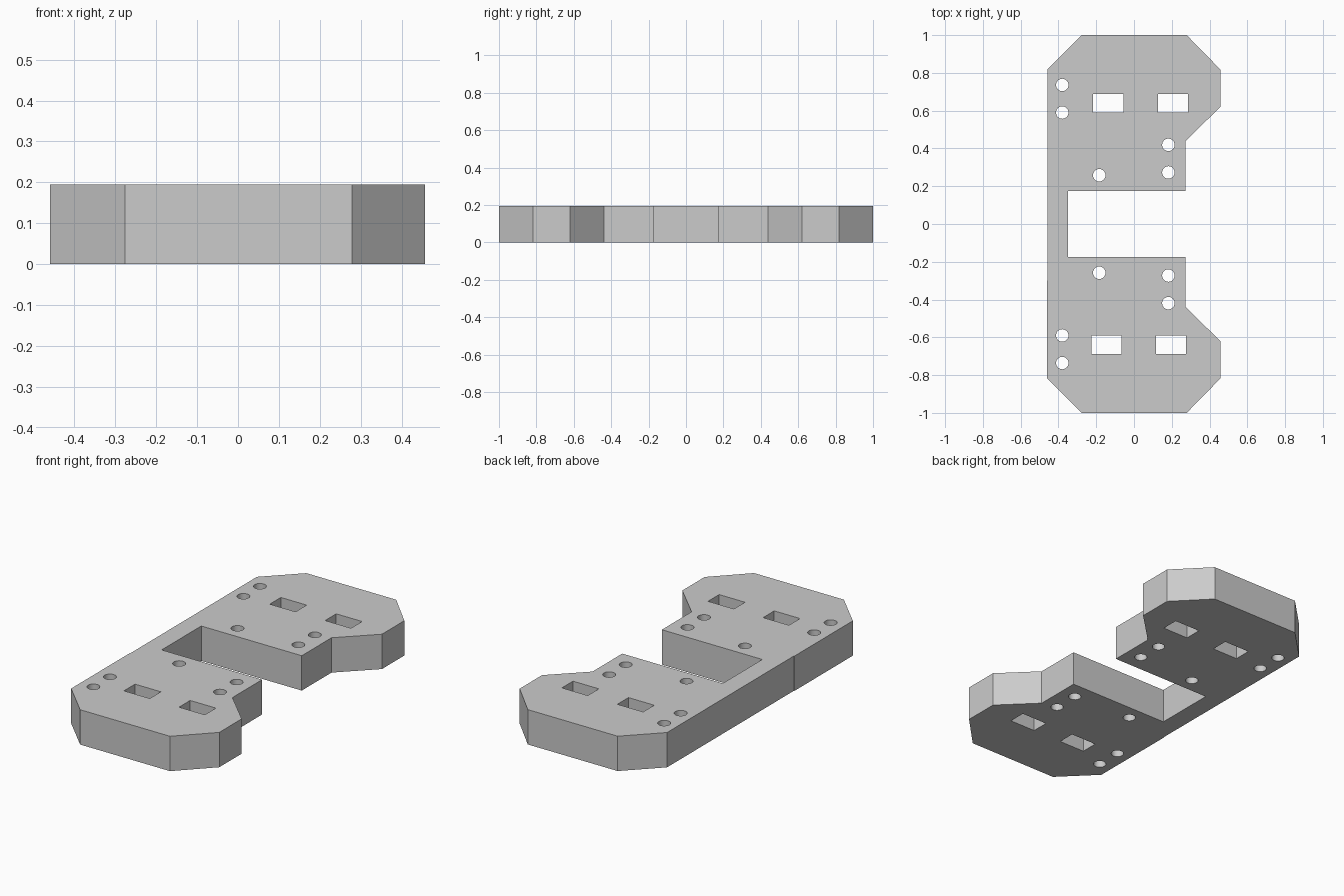
import bpy, bmesh
from math import cos, sin, tau

cube = bpy.data.objects.get("Cube")
if cube:
    bpy.data.objects.remove(cube)

HEIGHT = 0.195
HOLE_RADIUS = 0.033
SIDES = 32

grey = bpy.data.materials.new("light_grey")
grey.use_nodes = True
colour = (0.6, 0.6, 0.6, 1)
grey.diffuse_color = colour
grey.node_tree.nodes["Principled BSDF"].inputs["Base Color"].default_value = colour


def rectangle(x, y, w=0.16, d=0.098):
    return [(x + sx * w / 2, y + sy * d / 2)
            for sx, sy in ((-1, -1), (1, -1), (1, 1), (-1, 1))]


def circle(x, y):
    return [(x + HOLE_RADIUS * cos(tau * i / SIDES),
             y + HOLE_RADIUS * sin(tau * i / SIDES)) for i in range(SIDES)]


# Half outline from the notch round to the left edge, then its mirror
half = [(-0.35, 0.175), (0.272, 0.175), (0.272, 0.438), (0.457, 0.62),
        (0.457, 0.818), (0.279, 1.0), (-0.277, 1.0), (-0.457, 0.82)]
mirrored = [(x, -y) for x, y in reversed(half)]
mirrored[0] = (-0.46, -0.818)
step = [(-0.457, -0.3), (-0.46, -0.3)]
loops = [half + step + mirrored]

# Round bolt holes, mirrored front to back
for x, y in ((-0.38, 0.736), (-0.38, 0.59), (-0.184, 0.258),
             (0.182, 0.273), (0.182, 0.419)):
    loops += [circle(x, y), circle(x, -y)]

# Rectangular slots
for x, y in ((-0.136, 0.638), (0.207, 0.638), (-0.145, -0.638), (0.196, -0.638)):
    loops.append(rectangle(x, y))

# Fill the flat profile with its holes and extrude it to full height
bm = bmesh.new()
for loop in loops:
    verts = [bm.verts.new((x, y, 0)) for x, y in loop]
    for a, b in zip(verts, verts[1:] + verts[:1]):
        bm.edges.new((a, b))
bmesh.ops.triangle_fill(bm, edges=bm.edges[:], use_beauty=True, normal=(0, 0, 1))
top = bmesh.ops.extrude_face_region(bm, geom=bm.faces[:], use_keep_orig=True)
bmesh.ops.translate(bm, vec=(0, 0, HEIGHT),
                    verts=[g for g in top["geom"] if isinstance(g, bmesh.types.BMVert)])
bmesh.ops.recalc_face_normals(bm, faces=bm.faces[:])

mesh = bpy.data.meshes.new("mounting_plate")
bm.to_mesh(mesh)
bm.free()
mesh.materials.append(grey)
plate = bpy.data.objects.new("mounting_plate", mesh)
bpy.context.collection.objects.link(plate)

# Smooth hole walls, keeping the hard edges
bpy.context.view_layer.objects.active = plate
plate.select_set(True)
bpy.ops.object.shade_smooth_by_angle(angle=0.5)
